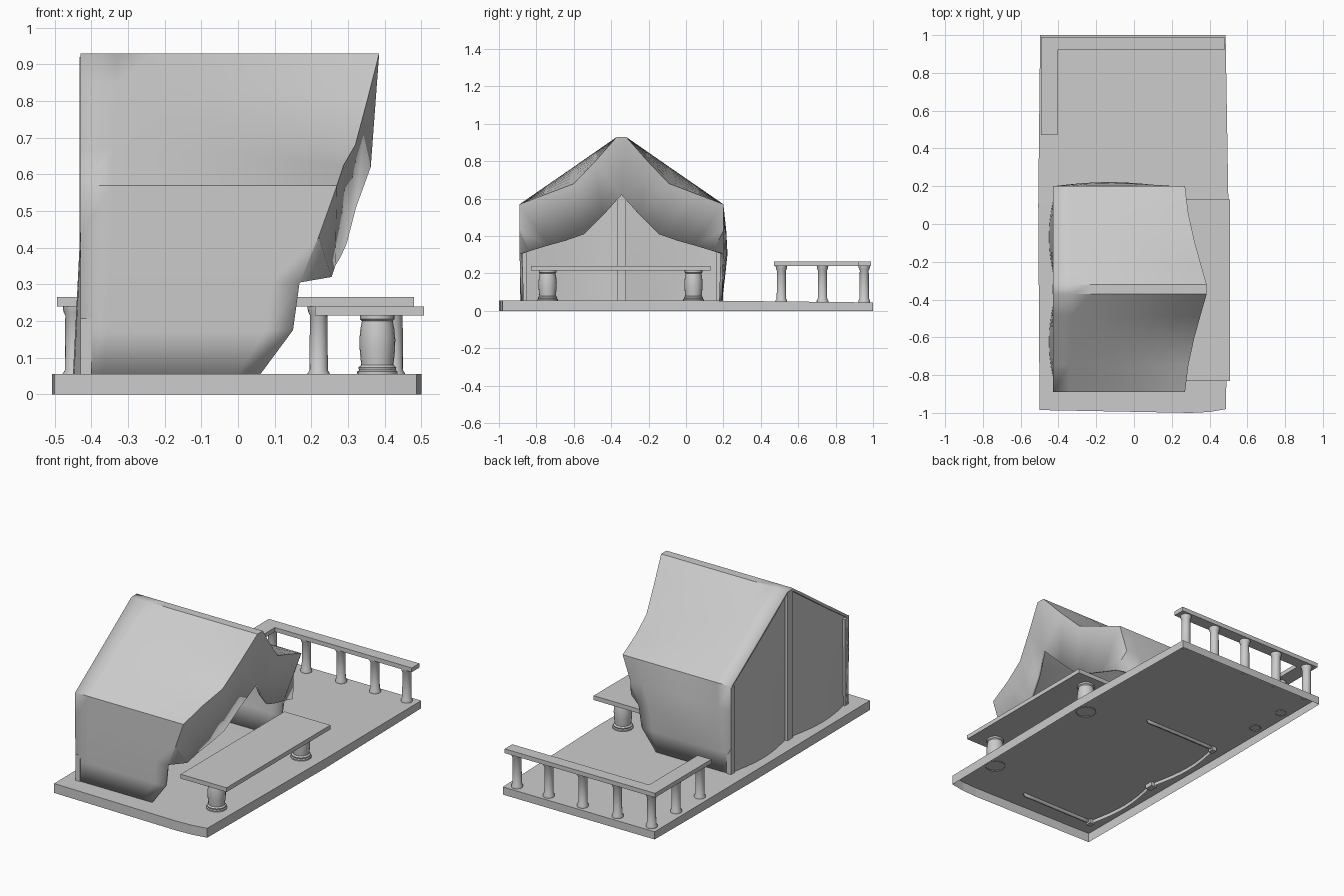
import bpy, bmesh, math

if "Cube" in bpy.data.objects:
    bpy.data.objects.remove(bpy.data.objects["Cube"])

CY = -0.345  # tent centre line in y


def add_object(name, verts, faces, smooth=False):
    mesh = bpy.data.meshes.new(name)
    mesh.from_pydata(verts, [], faces)
    mesh.update()
    ob = bpy.data.objects.new(name, mesh)
    bpy.context.collection.objects.link(ob)
    if smooth:
        shade(ob)
    return ob


def shade(ob, angle=35):
    bpy.ops.object.select_all(action='DESELECT')
    ob.select_set(True)
    bpy.context.view_layer.objects.active = ob
    bpy.ops.object.shade_smooth_by_angle(angle=math.radians(angle))


def prism(name, outline, z0, z1):
    n = len(outline)
    verts = [(x, y, z) for z in (z0, z1) for x, y in outline]
    faces = [tuple(reversed(range(n))), tuple(range(n, 2 * n))]
    faces += [(i, (i + 1) % n, n + (i + 1) % n, n + i) for i in range(n)]
    return add_object(name, verts, faces)


def box(name, x0, x1, y0, y1, z0, z1):
    return prism(name, [(x0, y0), (x1, y0), (x1, y1), (x0, y1)], z0, z1)


def lathe(name, profile, x, y, n=16):
    verts = [(x + r * math.cos(2 * math.pi * i / n), y + r * math.sin(2 * math.pi * i / n), z)
             for r, z in profile for i in range(n)]
    faces = [(k * n + i, k * n + (i + 1) % n, (k + 1) * n + (i + 1) % n, (k + 1) * n + i)
             for k in range(len(profile) - 1) for i in range(n)]
    faces.append(tuple(range((len(profile) - 1) * n, len(profile) * n)))
    return add_object(name, verts, faces, True)


# Deck: thin top with a skirt, open underneath
outline = [(-0.5, -0.985), (0.3, -1), (0.40, -0.995), (0.487, -0.98), (0.50, 0.1),
           (0.485, 1), (-0.497, 1), (-0.507, 0.1)]
n = len(outline)
top = [(x, y, 0.055 if y < 0.5 else 0.045) for x, y in outline]
low = [(x, y, 0) for x, y in outline]
add_object("deck", top + low, [(0, 1, 2, 3, 4, 7), (4, 5, 6, 7)] +
           [(n + i, n + (i + 1) % n, (i + 1) % n, i) for i in range(n)])

# Tent canopy: half section levels (half width, back z, front z, front x, bulge)
levels = [(0.537, 0.04, 0.04, 0.05, 0), (0.541, 0.175, 0.175, 0.15, 0.012),
          (0.545, 0.305, 0.305, 0.168, 0.022), (0.545, 0.43, 0.43, 0.22, 0.015),
          (0.545, 0.57, 0.57, 0.27, 0), (0.40, 0.67, 0.625, 0.288, 0),
          (0.255, 0.77, 0.68, 0.32, 0), (0.14, 0.85, 0.80, 0.352, 0),
          (0.025, 0.93, 0.93, 0.385, 0)]
# Lower edge of the front valance, matched to levels 3..8
valance = [(0.49, 0.32, 0.255), (0.39, 0.35, 0.265), (0.30, 0.375, 0.28),
           (0.20, 0.41, 0.296), (0.10, 0.51, 0.322), (0.0, 0.62, 0.362)]
COLS = 8
bm = bmesh.new()
rows = []
for side, seq in ((-1, levels), (1, levels[::-1])):
    for d, zb, zf, xf, bulge in seq:
        row = []
        for i in range(COLS + 1):
            t = i / COLS
            y = CY + side * d
            if side > 0:
                y += bulge * math.sin(math.pi * t)
            row.append(bm.verts.new((-0.43 + (xf + 0.43) * t, y, zb + (zf - zb) * t ** 2)))
        rows.append(row)
for a, b in zip(rows, rows[1:]):
    for i in range(COLS):
        bm.faces.new((a[i], a[i + 1], b[i + 1], b[i]))
peak = bm.verts.new((valance[-1][2], CY, valance[-1][1]))
last = len(rows) - 1
for side in (-1, 1):
    upper = [rows[k if side < 0 else last - k][-1] for k in range(2, 9)]
    lower = [upper[0]] + [bm.verts.new((x, CY + side * d, z)) for d, z, x in valance[:-1]] + [peak]
    for i in range(6):
        quad = [upper[i], upper[i + 1], lower[i + 1]] + ([lower[i]] if i else [])
        bm.faces.new(quad)
bm.faces.new((rows[8][-1], rows[9][-1], peak))
bmesh.ops.recalc_face_normals(bm, faces=bm.faces)
bm.normal_update()
if max(bm.faces, key=lambda f: f.calc_center_median().z).normal.z < 0:
    bmesh.ops.reverse_faces(bm, faces=bm.faces)
mesh = bpy.data.meshes.new("tent_canopy")
bm.to_mesh(mesh)
bm.free()
canopy = bpy.data.objects.new("tent_canopy", mesh)
bpy.context.collection.objects.link(canopy)
shade(canopy)
solid = canopy.modifiers.new("thickness", 'SOLIDIFY')
solid.thickness = 0.015
solid.offset = -1

# Rear wall panels, billowing outward near the deck
NU, NV = 8, 6
for side, label in ((-1, "right"), (1, "left")):
    verts, faces = [], []
    for j in range(NV + 1):
        for i in range(NU + 1):
            u, v = i / NU, j / NV
            d = 0.02 + 0.515 * u
            z_top = 0.915 - 0.69 * (d - 0.02)
            x = -0.415 - 0.036 * math.sin(math.pi * u) * (1 - v)
            verts.append((x, CY + side * d, 0.035 + (z_top - 0.035) * v))
    for j in range(NV):
        for i in range(NU):
            a = j * (NU + 1) + i
            f = (a, a + 1, a + NU + 2, a + NU + 1)
            faces.append(f if side < 0 else f[::-1])
    add_object("rear_panel_" + label, verts, faces, True)
    y = CY + side * 0.525
    box("rear_corner_post_" + label, -0.43, -0.40, y - 0.017, y + 0.017, 0.03, 0.56)
box("rear_centre_post", -0.432, -0.395, CY - 0.025, CY + 0.025, 0.03, 0.92)

# Counter on two turned legs
box("counter_top", 0.21, 0.507, -0.83, 0.13, 0.215, 0.24)
leg = [(0.055, 0.05), (0.055, 0.062), (0.05, 0.066), (0.052, 0.073), (0.044, 0.08),
       (0.048, 0.12), (0.049, 0.15), (0.046, 0.18), (0.042, 0.20), (0.047, 0.205), (0.047, 0.22)]
for i, y in enumerate((-0.74, 0.04)):
    lathe("counter_leg_%d" % (i + 1), leg, 0.38, y, 20)

# L-shaped railing with balusters
prism("handrail", [(-0.493, 0.47), (-0.405, 0.47), (-0.405, 0.92), (0.48, 0.92),
                   (0.48, 0.99), (-0.493, 0.99)], 0.24, 0.265)
post = [(0.031, 0.045), (0.031, 0.056), (0.025, 0.066), (0.024, 0.215), (0.029, 0.225), (0.031, 0.242)]
spots = [(x, 0.953) for x in (-0.445, -0.225, 0, 0.22, 0.425)] + [(-0.447, 0.73), (-0.447, 0.51)]
for i, (x, y) in enumerate(spots):
    lathe("baluster_%d" % (i + 1), post, x, y)
